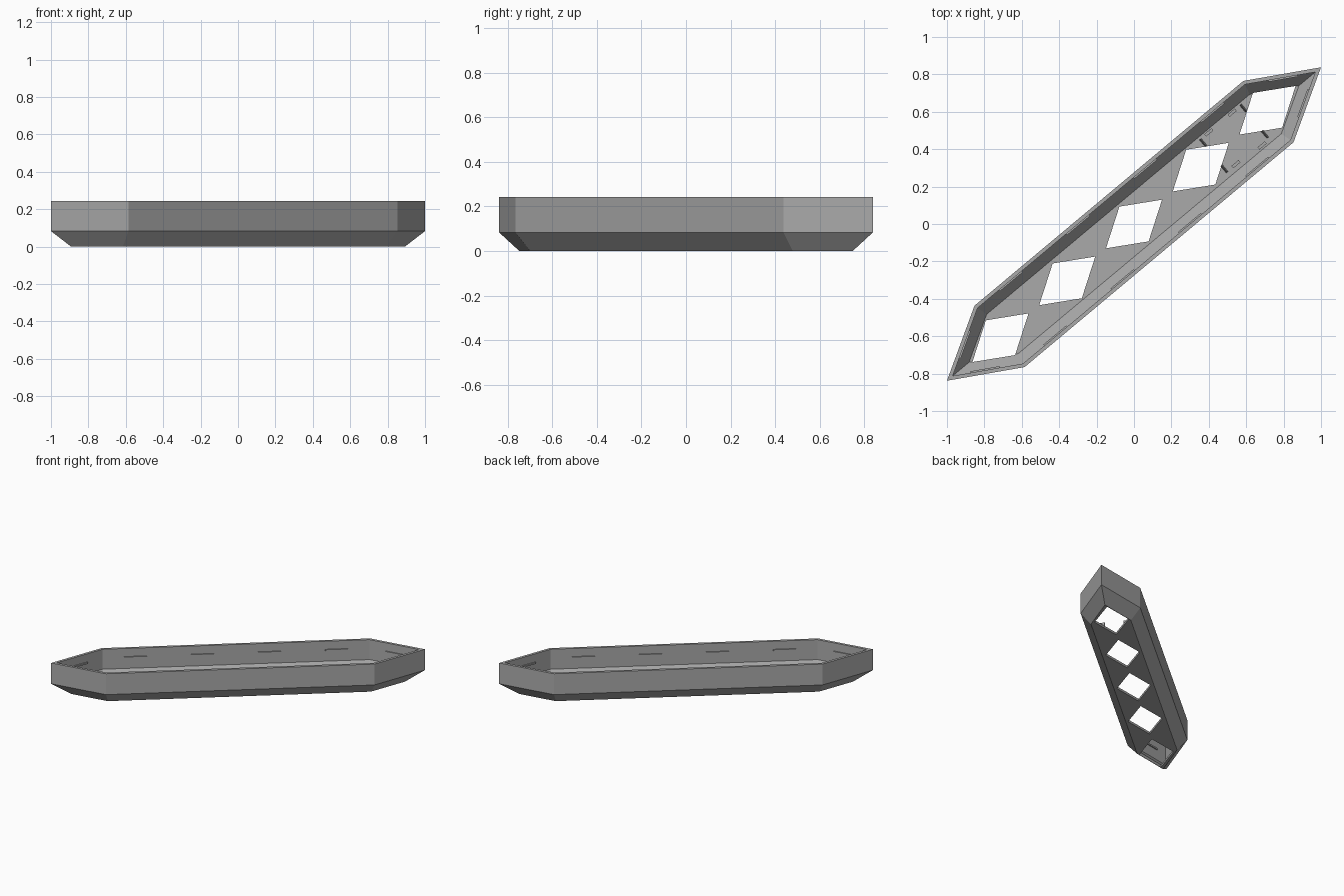
import bpy, bmesh
from mathutils import Vector, Matrix

cube = bpy.data.objects.get("Cube")
if cube:
    bpy.data.objects.remove(cube, do_unlink=True)

grey = bpy.data.materials.new("plain grey")
grey.use_nodes = True
grey.diffuse_color = (0.4, 0.4, 0.4, 1)
grey.node_tree.nodes["Principled BSDF"].inputs["Base Color"].default_value = (0.4, 0.4, 0.4, 1)

# Outline: half of the points, the rest by half-turn symmetry (counter-clockwise)
half = [Vector((1, 0.838)), Vector((0.585, 0.765)), Vector((-0.853, -0.437))]
outline = half + [-p for p in half]
SIDES = len(outline)


def edge_frame(i):
    a, b = outline[i % SIDES], outline[(i + 1) % SIDES]
    d = (b - a).normalized()
    return a, b, d, Vector((-d.y, d.x))


def inset(dist):
    """Outline moved inward by an equal distance on every side."""
    pts = []
    for i in range(SIDES):
        n0, n1 = edge_frame(i - 1)[3], edge_frame(i)[3]
        pts.append(outline[i] + (n0 + n1) * dist / (1 + n0.dot(n1)))
    return pts


def finish(name, bm):
    bmesh.ops.recalc_face_normals(bm, faces=bm.faces)
    mesh = bpy.data.meshes.new(name)
    bm.to_mesh(mesh)
    bm.free()
    mesh.materials.append(grey)
    obj = bpy.data.objects.new(name, mesh)
    bpy.context.collection.objects.link(obj)
    return obj


def loft(bm, rings):
    """Skin a list of 3D rings and cap both ends."""
    rows = [[bm.verts.new(p) for p in ring] for ring in rings]
    for lo, hi in zip(rows, rows[1:]):
        for i in range(len(lo)):
            j = (i + 1) % len(lo)
            bm.faces.new((lo[i], lo[j], hi[j], hi[i]))
    bm.faces.new(rows[0])
    bm.faces.new(rows[-1])


def box(bm, centre, along, size):
    """Box whose long axis follows a horizontal direction."""
    rot = Matrix.Rotation(along.to_3d().xy.angle_signed(Vector((1, 0))), 4, 'Z')
    scale = Matrix.Diagonal((*size, 1))
    bmesh.ops.create_cube(bm, size=1, matrix=Matrix.Translation(centre) @ rot @ scale)


# Tray shell: outside flare, straight wall, rim, inside wall, inside flare
profile = [(0.07, 0), (0, 0.083), (0, 0.243), (0.02, 0.243), (0.02, 0.09), (0.077, 0.018)]
bm = bmesh.new()
loft(bm, [[p.to_3d() + Vector((0, 0, z)) for p in inset(d)] for d, z in profile])
tray = finish("tray_shell", bm)

# Five slanted openings through the floor
hole = [Vector((0.15, 0.13)), Vector((-0.078, 0.093))]
hole += [-p for p in hole]
pitch = Vector((0.357, 0.304))
bm = bmesh.new()
for k in range(-2, 3):
    loft(bm, [[(p + pitch * k).to_3d() + Vector((0, 0, z)) for p in hole] for z in (-0.05, 0.05)])
cutter = finish("floor_cutter", bm)
cutter.hide_render = True
cut = tray.modifiers.new("floor_openings", 'BOOLEAN')
cut.operation, cut.solver, cut.object = 'DIFFERENCE', 'EXACT', cutter
bpy.context.view_layer.objects.active = tray
tray.select_set(True)
bpy.ops.object.modifier_apply(modifier=cut.name)
bpy.data.objects.remove(cutter, do_unlink=True)

# Snap ridges along the inside walls: four per long side, one per short side
bm = bmesh.new()
for i in range(SIDES):
    a, b, d, n = edge_frame(i)
    count = 4 if (b - a).length > 1 else 1
    for k in range(count):
        c = a.lerp(b, (k + 0.5) / count) + n * 0.022
        box(bm, c.to_3d() + Vector((0, 0, 0.175)), d, (0.16, 0.012, 0.012))
finish("snap_ridges", bm)

# Small locating pegs on the floor between two openings
axis = -edge_frame(1)[2]
across = Vector((-axis.y, axis.x))
bm = bmesh.new()
for x, y in ((0.525, 0.595), (0.4, 0.49), (0.685, 0.42), (0.545, 0.32)):
    box(bm, Vector((x, y, 0.026)), axis, (0.05, 0.016, 0.02))
finish("floor_pegs", bm)

# Sloped retaining clips beside the pegs
bm = bmesh.new()
for x, y in ((0.585, 0.62), (0.37, 0.435), (0.7, 0.48), (0.483, 0.295)):
    c = Vector((x, y))
    ends = []
    for s in (-0.024, 0.024):
        e = c + across * s
        ends.append([(e - axis * 0.007).to_3d() + Vector((0, 0, 0.015)),
                     (e + axis * 0.007).to_3d() + Vector((0, 0, 0.015)),
                     e.to_3d() + Vector((0, 0, 0.045))])
    loft(bm, ends)
finish("floor_clips", bm)
